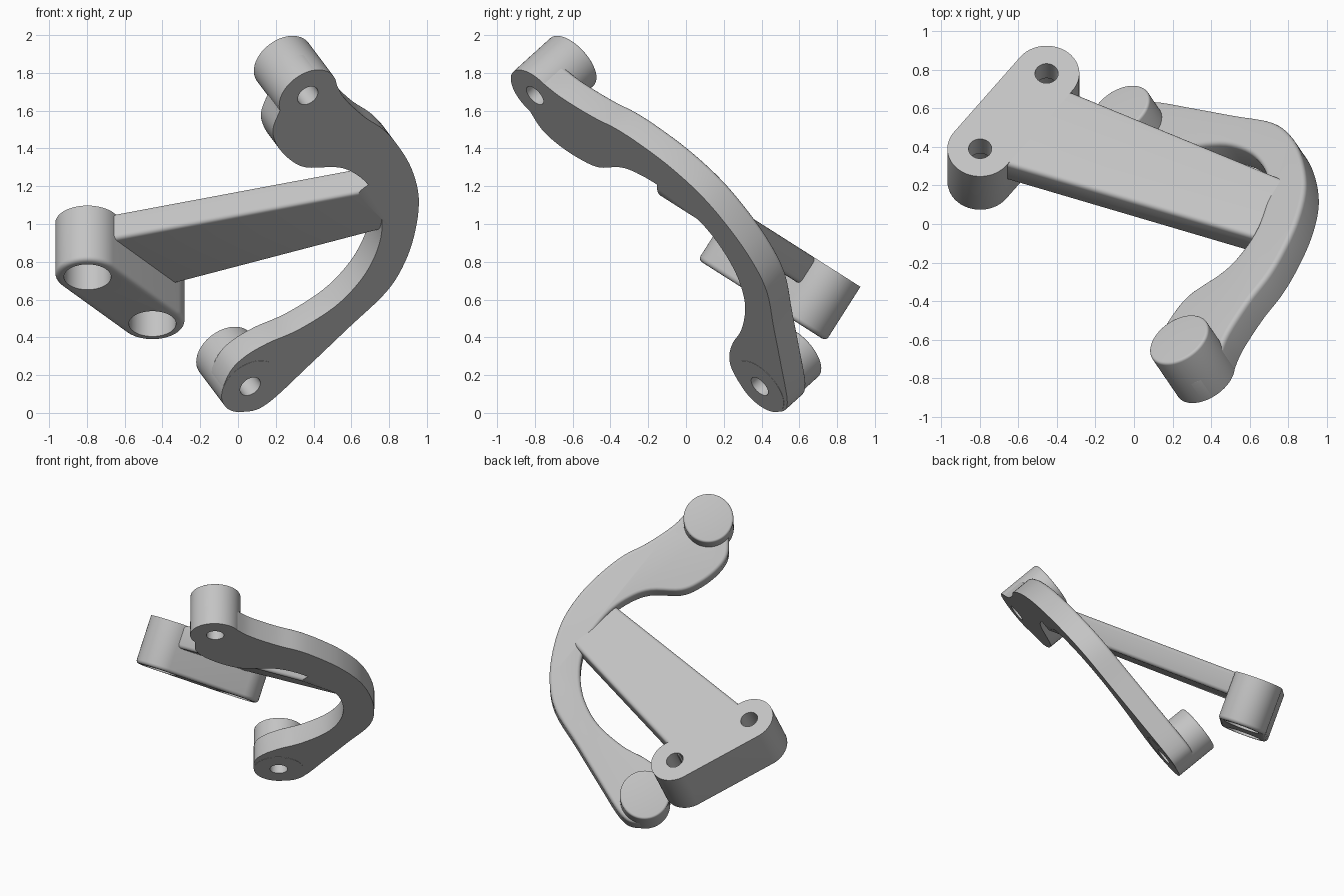
import bpy, bmesh, math
from mathutils import Vector

cube = bpy.data.objects.get("Cube")
if cube:
    bpy.data.objects.remove(cube, do_unlink=True)

grey = bpy.data.materials.new("plain_grey")
grey.use_nodes = True
grey.diffuse_color = (0.55, 0.55, 0.55, 1)
grey.node_tree.nodes["Principled BSDF"].inputs["Base Color"].default_value = (0.55, 0.55, 0.55, 1)

# Directions of the curved plate and of the arm, with the plate's two hole centres
plate_n = Vector((-0.45, 0.66, 0.60)).normalized()
arm_n = Vector((0, 0.536, 0.844)).normalized()
top_hole = Vector((0.37, -0.80, 1.68))
low_hole = Vector((0.065, 0.39, 0.14))
THICK, BOSS_R, BOSS_L = 0.16, 0.17, 0.31


def on_plate(x, z):
    d = plate_n.x * (x - top_hole.x) + plate_n.z * (z - top_hole.z)
    return Vector((x, top_hole.y - d / plate_n.y, z))


def on_arm(x, y):
    return Vector((x, y, 1.254 - 0.635 * y))


def smooth_loop(pts, steps=5):
    """Closed Catmull-Rom curve through the points."""
    out, n = [], len(pts)
    for i in range(n):
        a, b, c, d = (Vector(pts[(i + k) % n]) for k in (-1, 0, 1, 2))
        for s in range(steps):
            t = s / steps
            out.append(0.5 * (2 * b + (c - a) * t + (2 * a - 5 * b + 4 * c - d) * t ** 2
                              + (3 * b - a - 3 * c + d) * t ** 3))
    return out


def circle(centre, axis, radius, count=64):
    u = axis.cross(Vector((1, 0, 0))).normalized()
    v = axis.cross(u)
    angles = [2 * math.pi * i / count for i in range(count)]
    return [centre + radius * (math.cos(a) * u + math.sin(a) * v) for a in angles]


def prism(name, ring, push, round_far=0.0, round_long=0.0, trim=None):
    """Extrude a ring of points; round its far rim or its chosen long edges."""
    bm = bmesh.new()
    near = [bm.verts.new(p) for p in ring]
    far = [bm.verts.new(p + push) for p in ring]
    n = len(ring)
    bm.faces.new(near)
    cap = bm.faces.new(far)
    for i in range(n):
        j = (i + 1) % n
        bm.faces.new((near[i], near[j], far[j], far[i]))
    bmesh.ops.recalc_face_normals(bm, faces=bm.faces)
    if round_far:
        bmesh.ops.bevel(bm, geom=list(cap.edges), offset=round_far, segments=4,
                        profile=0.5, affect='EDGES')
    if round_long:
        edges = [bm.edges.get((s[i], s[i + 1])) for s in (near, far) for i in (0, 2)]
        bmesh.ops.bevel(bm, geom=edges, offset=round_long, segments=4,
                        profile=0.5, affect='EDGES')
    if trim:
        geom = bm.verts[:] + bm.edges[:] + bm.faces[:]
        bmesh.ops.bisect_plane(bm, geom=geom, plane_co=trim[0], plane_no=trim[1],
                               clear_inner=True)
        bmesh.ops.holes_fill(bm, edges=[e for e in bm.edges if e.is_boundary])
        bmesh.ops.recalc_face_normals(bm, faces=bm.faces)
    mesh = bpy.data.meshes.new(name)
    bm.to_mesh(mesh)
    bm.free()
    mesh.materials.append(grey)
    obj = bpy.data.objects.new(name, mesh)
    bpy.context.collection.objects.link(obj)
    return obj


def activate(obj):
    bpy.ops.object.select_all(action='DESELECT')
    obj.select_set(True)
    bpy.context.view_layer.objects.active = obj


def drill(obj, centre, axis, radius, start, end):
    cutter = prism("cutter", circle(centre + axis * start, axis, radius, 48),
                   axis * (end - start))
    cutter.hide_render = True
    mod = obj.modifiers.new("hole", 'BOOLEAN')
    mod.operation, mod.solver, mod.object = 'DIFFERENCE', 'EXACT', cutter
    activate(obj)
    bpy.ops.object.modifier_apply(modifier=mod.name)
    bpy.data.objects.remove(cutter, do_unlink=True)


# Curved plate: outer edge downwards, then inner edge back up
outline = [(0.39, 1.812), (0.46, 1.805), (0.51, 1.76), (0.56, 1.67), (0.665, 1.57),
           (0.77, 1.5), (0.85, 1.41), (0.92, 1.29), (0.957, 1.14), (0.94, 0.97),
           (0.885, 0.80), (0.785, 0.64), (0.585, 0.45), (0.375, 0.25), (0.17, 0.06),
           (0.06, 0.008), (-0.04, 0.03), (-0.085, 0.10), (-0.04, 0.22), (0.04, 0.30),
           (0.16, 0.37), (0.32, 0.44), (0.51, 0.56), (0.64, 0.69), (0.72, 0.82),
           (0.76, 0.95), (0.755, 1.06), (0.71, 1.18), (0.63, 1.26), (0.53, 1.30),
           (0.36, 1.30), (0.27, 1.345), (0.205, 1.42), (0.185, 1.50), (0.22, 1.595),
           (0.26, 1.68), (0.31, 1.77)]
plate = prism("curved_plate", [on_plate(*p) for p in smooth_loop(outline)],
              plate_n * THICK, round_far=0.025)
parts = [plate]

# Round bosses at both plate ends, with blind holes from the front
for label, centre in (("upper_boss", top_hole), ("lower_boss", low_hole)):
    boss = prism(label, circle(centre, plate_n, BOSS_R), plate_n * BOSS_L, round_far=0.015)
    for obj in (plate, boss):
        drill(obj, centre, plate_n, 0.06, -0.05, 0.22)
    parts.append(boss)

# Tapered arm, cut off flush with the front of the plate
arm_ring = [on_arm(-0.75, 0.337), on_arm(0.8, -0.12), on_arm(0.8, 0.225), on_arm(-0.45, 0.74)]
parts.append(prism("arm", arm_ring, -arm_n * THICK, round_long=0.025,
                   trim=(top_hole, plate_n)))

# Mounting block: rounded bar around two counterbored holes
ends = [on_arm(-0.797, 0.39), on_arm(-0.453, 0.78)]
along = (ends[1] - ends[0]).normalized()
side = arm_n.cross(along)
ring = []
for centre, turn in ((ends[1], 0), (ends[0], math.pi)):
    for i in range(33):
        a = turn - math.pi / 2 + math.pi * i / 32
        ring.append(centre + BOSS_R * (math.cos(a) * along + math.sin(a) * side))
block = prism("mounting_block", ring, -arm_n * 0.34, round_far=0.025)
for centre in ends:
    drill(block, centre, arm_n, 0.06, -0.4, 0.05)
    drill(block, centre, arm_n, 0.125, -0.4, -0.14)
parts.append(block)

for obj in parts:
    activate(obj)
    bpy.ops.object.shade_smooth_by_angle(angle=math.radians(32))
